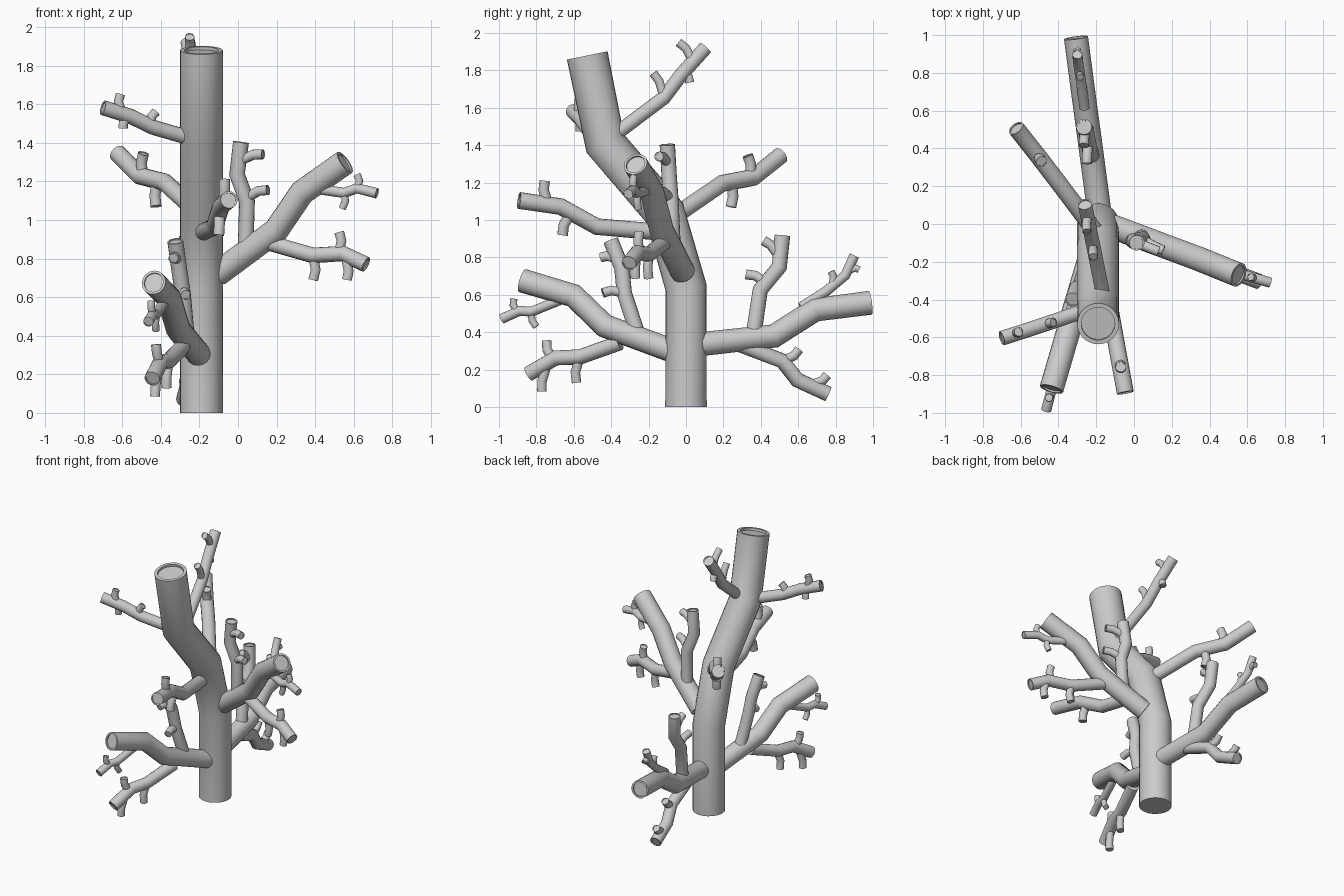
import bpy, bmesh, math
from mathutils import Vector


def tube(name, pts, r, sides=20):
    """Sweep a circle along a bent path; far end gets a shallow recessed rim."""
    pts = [Vector(p) for p in pts]
    segs = [(b - a).normalized() for a, b in zip(pts, pts[1:])]
    bm = bmesh.new()
    rings, last, u = [], None, None
    for i, p in enumerate(pts):
        if i == 0:
            t = segs[0]
        elif i == len(pts) - 1:
            t = segs[-1]
        else:
            t = (segs[i - 1] + segs[i]).normalized()
        if u is None:
            u = t.orthogonal().normalized()
        else:
            u = last.rotation_difference(t) @ u
        last = t
        v = t.cross(u)
        rings.append([bm.verts.new(p + r * (math.cos(a) * u + math.sin(a) * v))
                      for a in (2 * math.pi * k / sides for k in range(sides))])
    # recessed end: rim, then short inner wall
    end, t = pts[-1], segs[-1]
    rim = [bm.verts.new(end + (w.co - end) * 0.8) for w in rings[-1]]
    floor = [bm.verts.new(w.co - t * r * 0.15) for w in rim]
    rings += [rim, floor]
    for a, b in zip(rings, rings[1:]):
        for k in range(sides):
            j = (k + 1) % sides
            bm.faces.new((a[k], a[j], b[j], b[k]))
    bm.faces.new(list(reversed(rings[0])))
    bm.faces.new(floor)
    me = bpy.data.meshes.new(name)
    bm.to_mesh(me)
    bm.free()
    ob = bpy.data.objects.new(name, me)
    bpy.context.collection.objects.link(ob)
    bpy.context.view_layer.objects.active = ob
    ob.select_set(True)
    bpy.ops.object.shade_smooth_by_angle(angle=math.radians(50))
    ob.select_set(False)
    return ob


def branch(name, r, pts, stubs=(), root=0.03):
    """Bent branch; stubs are (position along path in segments, stub end point)."""
    pts = [Vector(p) for p in pts]
    full = list(pts)
    full[0] = pts[0] - (pts[1] - pts[0]).normalized() * root
    tube(name, full, r, 16)
    for n, (s, end) in enumerate(stubs):
        i = min(int(s), len(pts) - 2)
        a = pts[i].lerp(pts[i + 1], s - i)
        end = Vector(end)
        along = (pts[i + 1] - pts[i]).normalized()
        mid = a.lerp(end, 0.6) + along * 0.014
        tube(f"{name}_stub_{n + 1}", [a, mid, end], max(0.02, r * 0.64), 12)


# Trunk
tube("trunk", [(-.19, 0, 0), (-.19, 0, .64), (-.19, -.115, 1.04),
               (-.19, -.432, 1.41), (-.19, -.528, 1.88)], .111, 24)

# Large lower limbs
branch("right_limb", .066, [(-.083, -.025, .738), (.197, -.13, .945),
                            (.332, -.18, 1.143), (.554, -.27, 1.299)])
branch("back_limb", .064, [(-.19, .11, .34), (-.238, .47, .38),
                           (-.268, .69, .52), (-.307, .986, .558)])
branch("front_limb", .064, [(-.21, -.10, .311), (-.31, -.434, .434),
                            (-.357, -.60, .595), (-.437, -.874, .676)])

# Upper branches with stubs
branch("front_branch", .045, [(-.175, -.19, .94), (-.122, -.477, .965),
                              (-.087, -.67, 1.072), (-.046, -.893, 1.105)],
       [(2.3, (-.07, -.755, 1.21)), (1.7, (-.10, -.66, .92))])
branch("back_left_branch", .046, [(-.22, -.02, 1.05), (-.38, .193, 1.196),
                                  (-.508, .36, 1.228), (-.624, .507, 1.346)],
       [(1.9, (-.49, .33, 1.345)), (1.3, (-.425, .24, 1.07))])
branch("top_branch", .038, [(-.17, -.343, 1.485), (-.215, -.118, 1.654),
                            (-.233, -.032, 1.77), (-.26, .105, 1.922)],
       [(1.0, (-.215, -.175, 1.785)), (2.5, (-.25, -.04, 1.95)), (2.1, (-.24, .02, 1.735))])
branch("left_branch", .039, [(-.264, -.46, 1.429), (-.44, -.52, 1.48),
                             (-.56, -.56, 1.538), (-.70, -.605, 1.582)],
       [(2.3, (-.61, -.57, 1.65)), (2.0, (-.595, -.565, 1.475)), (1.1, (-.425, -.52, 1.56))])

# Secondary branches on the right limb
branch("right_limb_upper", .041, [(.04, -.07, .88), (.047, -.08, 1.096),
                                  (-.005, -.09, 1.236), (.0155, -.10, 1.403)],
       [(2.4, (.13, -.145, 1.34)), (1.1, (.155, -.14, 1.155))])
branch("right_limb_lower", .041, [(.155, -.115, .883), (.389, -.20, .816),
                                  (.544, -.26, .826), (.663, -.305, .769)],
       [(1.85, (.525, -.25, .935)), (1.0, (.39, -.20, .69)), (2.1, (.565, -.27, .69))])
branch("right_limb_twig", .027, [(.39, -.20, 1.164), (.55, -.26, 1.14),
                                 (.617, -.28, 1.164), (.72, -.31, 1.138)],
       [(2.0, (.617, -.28, 1.235)), (1.0, (.54, -.255, 1.06))])

# Secondary branches on the back limb
branch("back_limb_upper", .042, [(-.225, .365, .41), (-.235, .397, .627),
                                 (-.255, .499, .75), (-.265, .515, .917)],
       [(2.3, (-.265, .415, .89)), (1.3, (-.25, .32, .71))])
branch("back_limb_lower", .041, [(-.22, .30, .33), (-.24, .515, .247),
                                 (-.26, .595, .145), (-.28, .76, .07)],
       [(1.0, (-.25, .605, .31)), (2.4, (-.28, .755, .17))])
branch("back_limb_twig", .027, [(-.265, .64, .55), (-.28, .75, .62),
                                (-.295, .852, .705), (-.30, .90, .81)],
       [(1.3, (-.285, .775, .725)), (2.2, (-.30, .925, .735))])

# Secondary branches on the front limb
branch("front_limb_upper", .041, [(-.265, -.257, .386), (-.285, -.33, .61),
                                  (-.305, -.343, .745), (-.325, -.402, .89)],
       [(2.3, (-.335, -.455, .80)), (1.0, (-.27, -.445, .61))])
branch("front_limb_lower", .041, [(-.295, -.38, .335), (-.36, -.568, .268),
                                  (-.40, -.697, .263), (-.445, -.842, .177)],
       [(2.1, (-.425, -.745, .355)), (1.0, (-.37, -.585, .13)), (2.3, (-.43, -.77, .085))])
branch("front_limb_twig", .027, [(-.385, -.68, .57), (-.425, -.826, .51),
                                 (-.44, -.89, .515), (-.465, -.985, .472)],
       [(2.1, (-.45, -.92, .58)), (1.0, (-.425, -.80, .43))])
